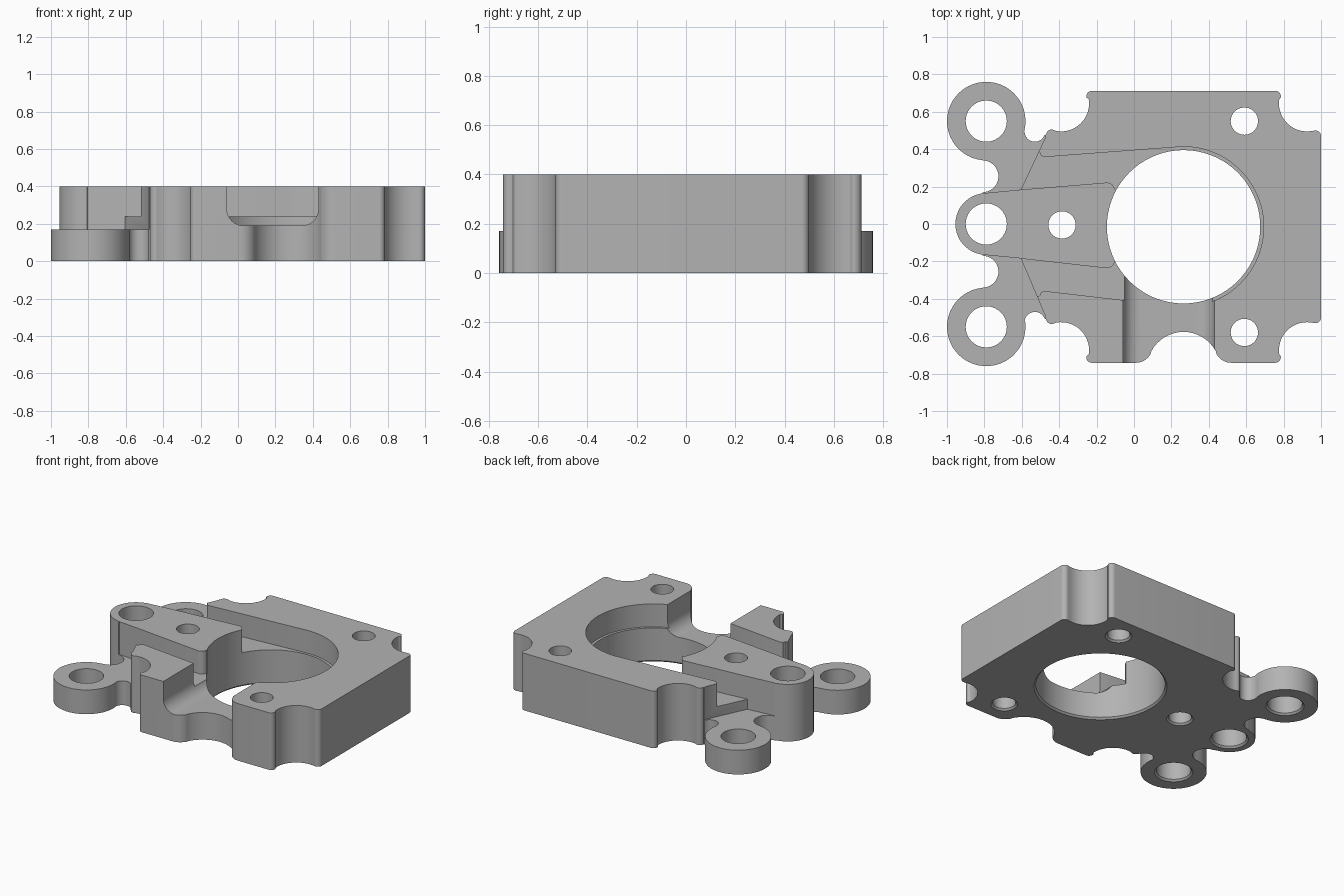
import bpy, bmesh
from math import sin, cos, radians, ceil

cube = bpy.data.objects.get("Cube")
if cube:
    bpy.data.objects.remove(cube, do_unlink=True)

H, C = 0.4, -0.015          # plate height, y of the plate's mirror line

grey = bpy.data.materials.new("machined grey")
grey.use_nodes = True
grey.diffuse_color = (0.45, 0.45, 0.45, 1)
grey.node_tree.nodes["Principled BSDF"].inputs["Base Color"].default_value = grey.diffuse_color


def arc(x, y, r, a, b, step=8):
    n = ceil(abs(b - a) / step)
    angles = [radians(a + (b - a) * i / n) for i in range(n + 1)]
    return [(x + r * cos(t), y + r * sin(t)) for t in angles]


def solid(name, rings):
    """Closed solid through matching rings of points."""
    bm = bmesh.new()
    rings = [[bm.verts.new(p) for p in ring] for ring in rings]
    bm.faces.new(rings[0])
    bm.faces.new(rings[-1])
    for lo, hi in zip(rings, rings[1:]):
        for i in range(len(lo)):
            bm.faces.new((lo[i - 1], lo[i], hi[i], hi[i - 1]))
    bmesh.ops.recalc_face_normals(bm, faces=bm.faces)
    me = bpy.data.meshes.new(name)
    bm.to_mesh(me)
    bm.free()
    me.materials.append(grey)
    ob = bpy.data.objects.new(name, me)
    bpy.context.collection.objects.link(ob)
    return ob


def prism(name, pts, z0, z1):
    return solid(name, [[(x, y, z) for x, y in pts] for z in (z0, z1)])


def hole(x, y, r, lip=0.012):
    """Drill with a flared lower end."""
    n = 72 if r > 0.3 else 40
    return solid("hole_cutter", [[(px, py, z) for px, py in arc(x, y, rad, 0, 360, 360 / n)[:-1]]
                                 for rad, z in ((r + 2 * lip, -lip), (r, lip), (r, 0.5))])


def half_outline(s):
    """Right to left along one side, written with y outwards."""
    c = C * s
    pts = arc(0.97, c + 0.485, 0.03, 0, 95)
    pts += arc(0.925, c + 0.66, 0.15, 278, 172)         # corner scallop
    pts += arc(0.755, c + 0.697, 0.03, -12, 90)
    if s < 0:                                           # front scallop
        pts += arc(0.52, c + 0.637, 0.09, 90, 150)
        pts += arc(0.265, c + 0.757, 0.195, -28, -152)
        pts += arc(0.01, c + 0.637, 0.09, 30, 90)
    pts += arc(-0.225, c + 0.697, 0.03, 90, 192)
    pts += arc(-0.39, c + 0.66, 0.15, 8, -100)          # corner scallop
    pts += arc(-0.44, c + 0.49, 0.03, 75, 175)
    pts += arc(-0.53, c + 0.51, 0.055, -20, -172)       # relief beside ear
    pts += arc(-0.79, 0.55, 0.21, -11 - 4 * s, 258)     # ear
    pts += arc(-0.81, 0.255, 0.085, 85, -85)            # inlet
    pts += arc(-0.79, 0, 0.165, 100, 180)               # middle knuckle
    return [(x, s * y) for x, y in pts]


def half_pocket(s):
    """Recess from the right of the bore round to the middle arm's end."""
    c = C * s
    pts = arc(0.265, c, 0.428, 0, 92, 4)
    pts += [(-0.48, 0.358), (-0.497, 0.365), (-0.505, 0.385), (-0.55, 0.385)]
    pts += [(-0.65, 0.25), (-0.65, 0.18)]
    pts += arc(-0.145, c / 2 + 0.187, 0.042, 90, 10)
    pts += [(0, 0.1)]
    return [(x, s * y) for x, y in pts]


# Plate with ears
body = prism("hinge_plate", half_outline(1) + half_outline(-1)[::-1][1:], 0, H)

# Recess around the bore and on both sides of the middle arm
cutters = [prism("pocket_cutter", half_pocket(1) + half_pocket(-1)[::-1][:-1], 0.24, 0.5)]

# Lowered webs carrying the outer ears
for s in (1, -1):
    web = [(-1.1, 0.2), (-0.83, 0.2), (-0.805, 0.1645), (-0.605, 0.184),
           (-0.475, C * s + 0.475), (-0.475, 0.9), (-1.1, 0.9)]
    cutters.append(prism("web_cutter", [(x, s * y) for x, y in web], 0.17, 0.5))

# Front notch with rounded floor corners
notch = [(-0.06, 0.5)] + arc(0.03, 0.28, 0.09, 180, 270)
notch += arc(0.34, 0.28, 0.09, 270, 360) + [(0.43, 0.5)]
cutters.append(solid("notch_cutter", [[(x, y, z) for x, z in notch] for y in (-0.9, -0.2)]))

# Bore, hinge pin holes and screw holes
holes = [(0.265, C, 0.41), (-0.79, 0.55, 0.11), (-0.79, 0, 0.11), (-0.79, -0.55, 0.11),
         (-0.385, -0.005, 0.073), (0.59, 0.55, 0.073), (0.59, -0.58, 0.073)]
cutters += [hole(*h) for h in holes]

bpy.context.view_layer.objects.active = body
for cutter in cutters:
    cutter.hide_render = True
    mod = body.modifiers.new("cut", 'BOOLEAN')
    mod.operation, mod.solver, mod.object = 'DIFFERENCE', 'EXACT', cutter
    bpy.ops.object.modifier_apply(modifier=mod.name)
    bpy.data.objects.remove(cutter, do_unlink=True)

bpy.ops.object.select_all(action='DESELECT')
body.select_set(True)
bpy.ops.object.shade_smooth_by_angle(angle=radians(30))
